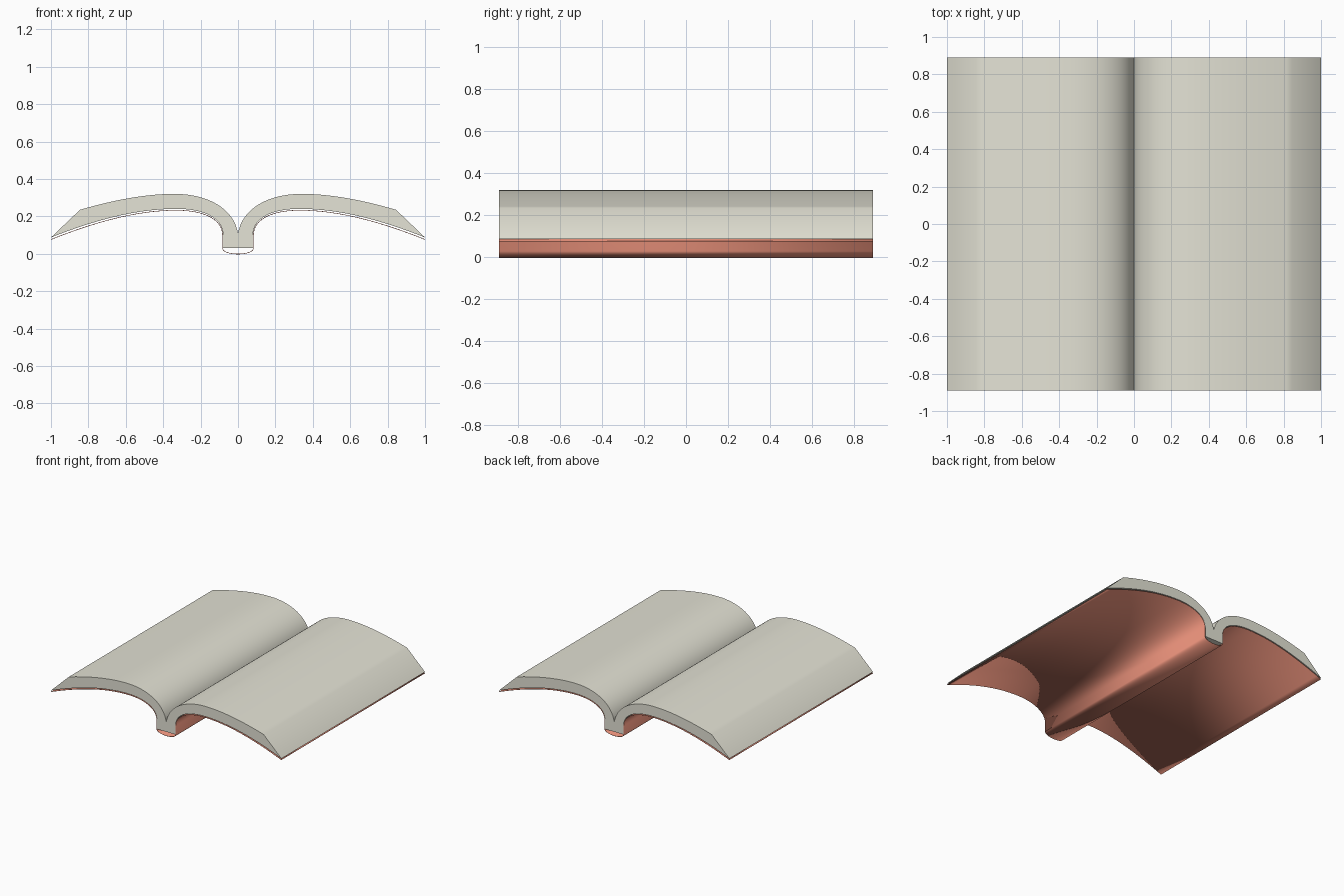
import bpy
from mathutils import Vector
from mathutils.geometry import interpolate_bezier

if "Cube" in bpy.data.objects:
    bpy.data.objects.remove(bpy.data.objects["Cube"])

HALF_DEPTH = 0.89


def curve(*pts, n=17):
    """Chain of cubic beziers: start, handle, handle, end, handle, handle, end..."""
    out = []
    for i in range(0, len(pts) - 1, 3):
        seg = [Vector(p) for p in pts[i:i + 4]]
        out += [tuple(p)[:2] for p in interpolate_bezier(*seg, n)][1 if i else 0:]
    return out


def mirrored(pts):
    return [(-x, z) for x, z in reversed(pts)]


def extrude(name, profile, closed, color):
    """Sweep an x-z profile along y; closed profiles get end caps."""
    n = len(profile)
    verts = [(x, y, z) for y in (-HALF_DEPTH, HALF_DEPTH) for x, z in profile]
    faces = [(i, (i + 1) % n, (i + 1) % n + n, i + n) for i in range(n if closed else n - 1)]
    if closed:
        faces += [tuple(reversed(range(n))), tuple(range(n, 2 * n))]
    mesh = bpy.data.meshes.new(name)
    mesh.from_pydata(verts, [], faces)
    obj = bpy.data.objects.new(name, mesh)
    bpy.context.collection.objects.link(obj)
    mat = bpy.data.materials.new(name + "_colour")
    mat.diffuse_color = (*color, 1)
    mat.use_nodes = True
    mat.node_tree.nodes["Principled BSDF"].inputs["Base Color"].default_value = mat.diffuse_color
    mesh.materials.append(mat)
    bpy.ops.object.select_all(action='DESELECT')
    obj.select_set(True)
    bpy.context.view_layer.objects.active = obj
    bpy.ops.object.shade_smooth_by_angle(angle=0.5)
    return obj


# Page block: bulging top, sloped fore edge, arched underside, squared spine
top = curve((0, 0.107), (0.02, 0.24), (0.16, 0.32), (0.34, 0.32),
            (0.51, 0.32), (0.69, 0.28), (0.845, 0.235))
under = curve((0.08, 0.10), (0.08, 0.19), (0.18, 0.24), (0.33, 0.24),
              (0.55, 0.24), (0.78, 0.175), (1.0, 0.087))
right_pages = top + under[::-1] + [(0.08, 0.03)]
left_pages = mirrored(right_pages)[:-1]
# Counter-clockwise seen from the front
pages = (right_pages + left_pages)[::-1]
extrude("pages", pages, True, (0.78, 0.77, 0.67))

# Cover: thin sheet following the underside, wrapping a hollow rounded spine
spine = curve((0, 0.0), (0.045, 0.0), (0.081, 0.012), (0.081, 0.03))
board = curve((0.081, 0.10), (0.081, 0.185), (0.18, 0.234), (0.33, 0.234),
              (0.55, 0.234), (0.78, 0.165), (1.0, 0.078))
half = spine + board
cover = extrude("cover", mirrored(half)[:-1] + half, False, (0.75, 0.26, 0.18))
solid = cover.modifiers.new("thickness", 'SOLIDIFY')
solid.thickness = 0.003
solid.offset = -1
